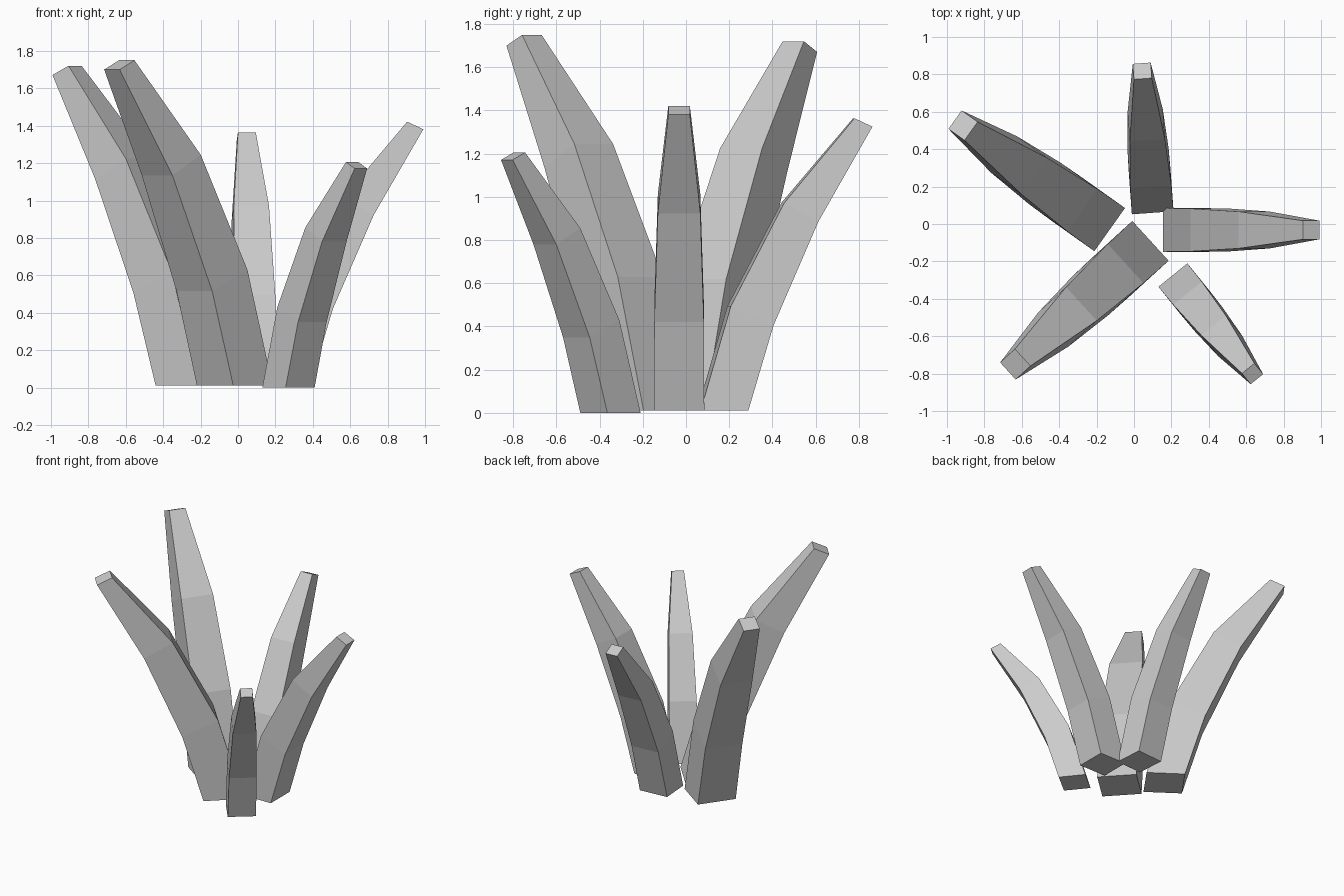
import bpy, bmesh
from math import cos, sin, radians

if "Cube" in bpy.data.objects:
    bpy.data.objects.remove(bpy.data.objects["Cube"])

# Unit blade rings: (inner reach, inner height, outer reach, outer height, width)
RINGS = [
    (0.00, 0.000, 0.285, 0.000, 0.288),
    (0.18, 0.620, 0.435, 0.505, 0.283),
    (0.50, 1.235, 0.705, 1.125, 0.243),
    (0.925, 1.74, 1.032, 1.690, 0.123),
]


def blade(name, x, y, z, angle, scale):
    """Tapered square blade bending outwards from its inner base edge."""
    bm = bmesh.new()
    rows = []
    for ri, zi, ro, zo, w in RINGS:
        h = w / 2
        rows.append([bm.verts.new(p) for p in
                     ((ri, -h, zi), (ro, -h, zo), (ro, h, zo), (ri, h, zi))])
    for a, b in zip(rows, rows[1:]):
        for i in range(4):
            j = (i + 1) % 4
            bm.faces.new((a[i], a[j], b[j], b[i]))
    bm.faces.new(rows[0][::-1])
    bm.faces.new(rows[-1])
    bmesh.ops.recalc_face_normals(bm, faces=bm.faces)
    # Place the blade around the clump
    c, s = cos(radians(angle)), sin(radians(angle))
    for v in bm.verts:
        px, py, pz = v.co * scale
        v.co = (x + px * c - py * s, y + px * s + py * c, z + pz)
    mesh = bpy.data.meshes.new(name)
    bm.to_mesh(mesh)
    bm.free()
    bpy.context.collection.objects.link(bpy.data.objects.new(name, mesh))


# Five blades of differing size, fanned around the centre
blade("blade_right", 0.155, -0.032, 0.012, 0, 0.81)
blade("blade_back", 0.10, 0.06, 0.012, 94.2, 0.777)
blade("blade_back_left", -0.13, -0.03, 0.01, 144.6, 0.983)
blade("blade_front_left", 0.088, -0.09, 0.01, 222.4, 1.0)
blade("blade_front_right", 0.208, -0.273, 0.0, -51.1, 0.693)
